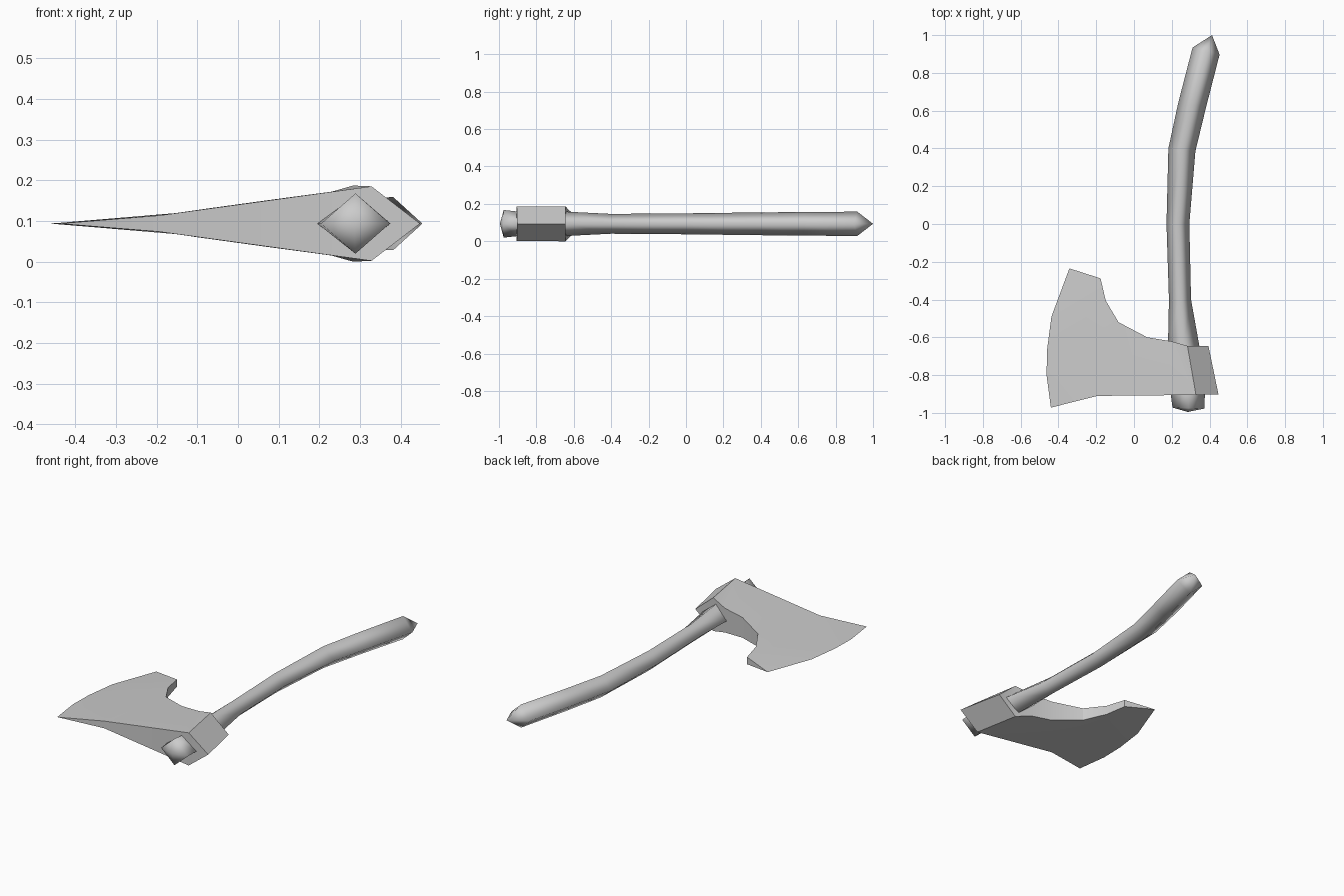
import bpy, bmesh, math

cube = bpy.data.objects.get("Cube")
if cube:
    bpy.data.objects.remove(cube, do_unlink=True)

MID = 0.0935  # height of the symmetry plane

grey = bpy.data.materials.new("plain grey")
grey.use_nodes = True
GREY = (0.6, 0.6, 0.6, 1)
grey.diffuse_color = GREY
grey.node_tree.nodes["Principled BSDF"].inputs["Base Color"].default_value = GREY


def finish(bm, name, angle):
    bmesh.ops.recalc_face_normals(bm, faces=bm.faces[:])
    mesh = bpy.data.meshes.new(name)
    bm.to_mesh(mesh)
    bm.free()
    mesh.materials.append(grey)
    ob = bpy.data.objects.new(name, mesh)
    bpy.context.collection.objects.link(ob)
    bpy.ops.object.select_all(action='DESELECT')
    ob.select_set(True)
    bpy.context.view_layer.objects.active = ob
    bpy.ops.object.shade_smooth_by_angle(angle=math.radians(angle))
    return ob


# Handle: diamond rings given as left point, right point, half height
rings = [
    ((.204, -.972), (.373, -.977), .074),
    ((.195, -.905), (.375, -.905), .066),
    ((.180, -.640), (.345, -.640), .065),
    ((.185, -.400), (.302, -.400), .053),
    ((.172, .000), (.293, .000), .056),
    ((.182, .400), (.325, .385), .061),
    ((.235, .645), (.382, .620), .063),
    ((.310, .934), (.453, .897), .065),
]
bm = bmesh.new()
loops = []
for (lx, ly), (rx, ry), h in rings:
    cx, cy = (lx + rx) / 2, (ly + ry) / 2
    loops.append([bm.verts.new(p) for p in (
        (lx, ly, MID), (cx, cy, MID + h), (rx, ry, MID), (cx, cy, MID - h))])
for a, b in zip(loops, loops[1:]):
    for i in range(4):
        j = (i + 1) % 4
        bm.faces.new((a[i], a[j], b[j], b[i]))
# pointed caps at both ends
for ring, tip in ((loops[0], (.285, -.995, MID)), (loops[-1], (.413, 1.0, MID))):
    v = bm.verts.new(tip)
    for i in range(4):
        bm.faces.new((ring[i], ring[(i + 1) % 4], v))
finish(bm, "handle", 180)

# Axe head: outline points with half thickness, mirrored about the mid plane
points = {
    # cutting edge
    "e0": (-.342, -.235, 0), "e1": (-.437, -.49, 0), "e2": (-.460, -.664, 0),
    "e3": (-.463, -.80, 0), "e4": (-.440, -.972, 0),
    # beard curve
    "i0": (-.177, -.288, .020), "i1": (-.150, -.405, .026),
    "i2": (-.082, -.520, .036), "i3": (.070, -.600, .057),
    "i4": (.193, -.620, .068),
    # socket ridge and poll
    "r0": (.283, -.645, .0935), "k0": (.394, -.645, 0),
    "r1": (.328, -.905, .0915), "k1": (.447, -.902, 0),
    # front edge
    "f0": (-.193, -.910, .020),
}
bm = bmesh.new()
up, down = {}, {}
for key, (x, y, h) in points.items():
    up[key] = bm.verts.new((x, y, MID + h))
    down[key] = bm.verts.new((x, y, MID - h)) if h else up[key]

cheeks = ["e0 e1 i0", "e1 e2 i1 i0", "e2 e3 f0 i1", "e3 e4 f0", "i1 f0 i2",
          "i2 f0 i3", "i3 f0 r1", "i3 r1 i4", "i4 r1 r0", "r0 r1 k1 k0"]
for face in cheeks:
    keys = face.split()
    for side in (up, down):
        bm.faces.new([side[k] for k in keys])

# walls joining the two cheeks
walls = ["e0 i0", "i0 i1", "i1 i2", "i2 i3", "i3 i4", "i4 r0", "r0 k0",
         "e4 f0", "f0 r1", "r1 k1"]
for wall in walls:
    a, b = wall.split()
    loop = [up[a], up[b], down[b], down[a]]
    bm.faces.new(list(dict.fromkeys(loop)))
finish(bm, "axe_head", 25)
